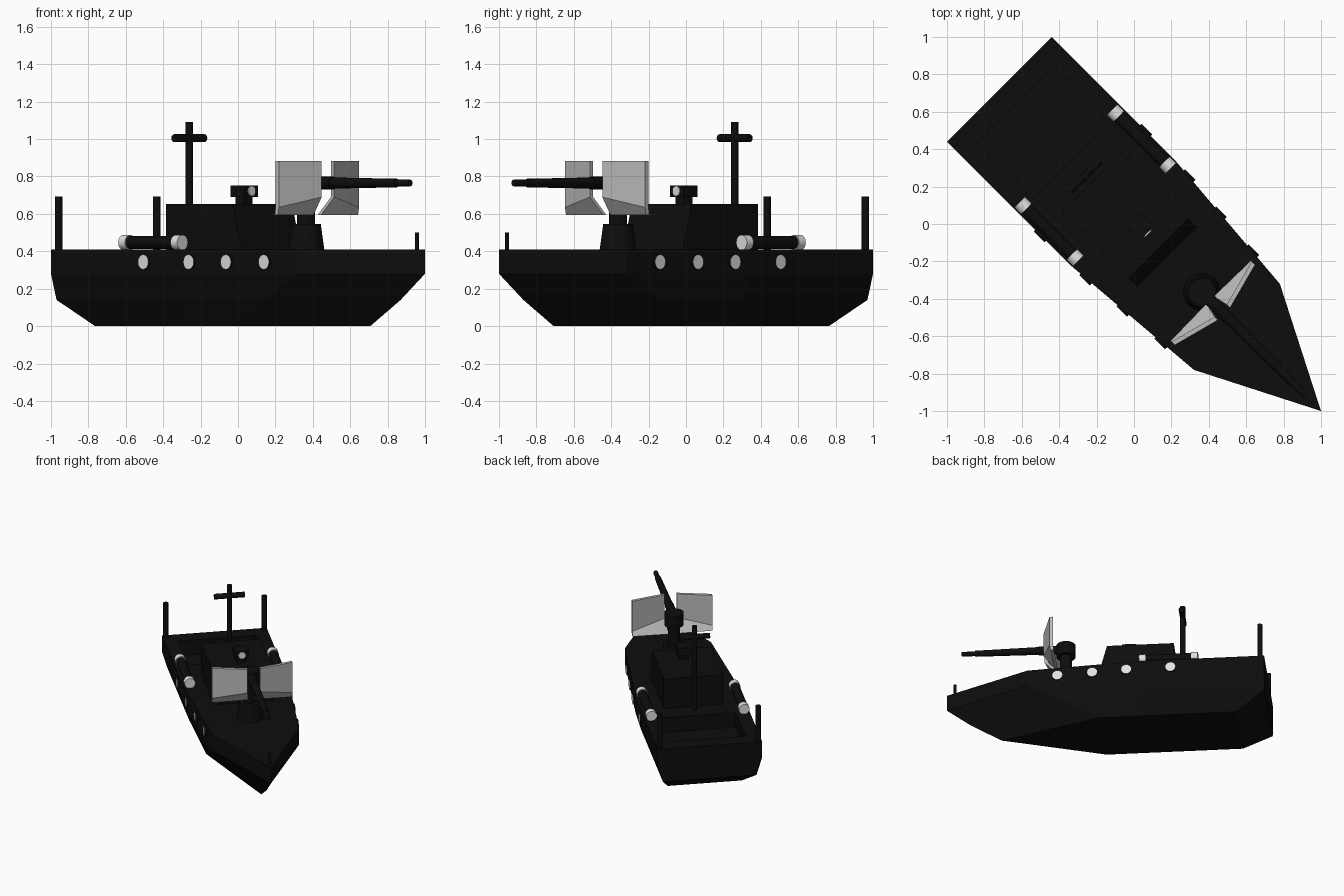
import bpy, bmesh, math
from mathutils import Matrix, Vector

if "Cube" in bpy.data.objects:
    bpy.data.objects.remove(bpy.data.objects["Cube"])

# The boat is built along +x (bow), then turned 45 degrees about z.
TURN = Matrix.Rotation(-math.pi / 4, 4, 'Z')


def material(name, v):
    m = bpy.data.materials.new(name)
    m.diffuse_color = (v, v, v, 1)
    m.use_nodes = True
    m.node_tree.nodes["Principled BSDF"].inputs["Base Color"].default_value = m.diffuse_color
    return m


BLACK = material("black_paint", 0.004)
GREY = material("shield_grey", 0.5)
WHITE = material("light_grey", 0.75)


def finish(name, bm, mats, rule=None, smooth=False):
    bmesh.ops.recalc_face_normals(bm, faces=bm.faces)
    if rule:
        for f in bm.faces:
            f.material_index = rule(f)
    bm.transform(TURN)
    me = bpy.data.meshes.new(name)
    bm.to_mesh(me)
    bm.free()
    for m in mats:
        me.materials.append(m)
    ob = bpy.data.objects.new(name, me)
    bpy.context.collection.objects.link(ob)
    if smooth:
        bpy.ops.object.select_all(action='DESELECT')
        ob.select_set(True)
        bpy.context.view_layer.objects.active = ob
        bpy.ops.object.shade_smooth_by_angle(angle=math.radians(35))
    return ob


def rod(name, a, b, r1, r2=None, mats=(BLACK,), rule=None, n=16):
    a, b = Vector(a), Vector(b)
    d = b - a
    bm = bmesh.new()
    mat = Matrix.Translation((a + b) / 2) @ d.to_track_quat('Z', 'Y').to_matrix().to_4x4()
    bmesh.ops.create_cone(bm, cap_ends=True, segments=n, radius1=r1,
                          radius2=r1 if r2 is None else r2, depth=d.length, matrix=mat)
    return finish(name, bm, mats, rule, True)


def box(name, lo, hi):
    bm = bmesh.new()
    bmesh.ops.create_cube(bm, size=1)
    for v in bm.verts:
        v.co = [l + (c + 0.5) * (h - l) for c, l, h in zip(v.co, lo, hi)]
    return finish(name, bm, [BLACK])


def extrude_profile(name, pts, half):
    # side profile (x, z) extruded across the beam
    bm = bmesh.new()
    rows = [[bm.verts.new((x, s * half, z)) for x, z in pts] for s in (-1, 1)]
    bm.faces.new(rows[0])
    bm.faces.new(rows[1])
    for i in range(len(pts)):
        j = (i + 1) % len(pts)
        bm.faces.new((rows[0][i], rows[0][j], rows[1][j], rows[1][i]))
    return finish(name, bm, [BLACK])


# Hull: stacked outline rings (stern, midships, shoulder, bow)
deck = [(-1.018, .396), (-.085, .396), (.778, .325), (1.414, 0)]
rings = [(0, [(-.80, .28), (-.085, .28), (.23, .28), (1.0, 0)]),
         (.14, [(-1.018, .354), (-.085, .354), (.52, .315), (1.23, 0)]),
         (.28, deck), (.41, deck)]
bm = bmesh.new()
loops = []
for z, half in rings:
    outline = half + [(x, -y) for x, y in reversed(half[:-1])]
    loops.append([bm.verts.new((x, y, z)) for x, y in outline])
for lo, hi in zip(loops, loops[1:]):
    for i in range(len(lo)):
        j = (i + 1) % len(lo)
        bm.faces.new((lo[i], lo[j], hi[j], hi[i]))
bm.faces.new(loops[0])
bm.faces.new(loops[-1])
hull = finish("hull", bm, [BLACK])

# Sunken stern well
cutter = box("well_cutter", (-.90, -.29, .29), (-.48, .29, .6))
cutter.hide_render = True
mod = hull.modifiers.new("well", 'BOOLEAN')
mod.operation, mod.object, mod.solver = 'DIFFERENCE', cutter, 'EXACT'
bpy.ops.object.select_all(action='DESELECT')
bpy.context.view_layer.objects.active = hull
hull.select_set(True)
bpy.ops.object.modifier_apply(modifier="well")
bpy.data.objects.remove(cutter)

# Cabin with sloped front
extrude_profile("cabin", [(-.32, .405), (.25, .405), (.185, .652), (-.32, .652)], .225)

# Searchlight on the cabin roof
box("searchlight_post", (0, -.02, .65), (.06, .05, .70))
box("searchlight", (-.02, -.037, .69), (.085, .067, .752))
rod("searchlight_lens", (.084, .015, .722), (.092, .015, .722), .027, mats=(WHITE,))

# Mast and crossbar
rod("mast", (-.368, 0, .4), (-.368, 0, 1.092), .02)
rod("mast_crossbar", (-.368, -.115, 1.005), (-.368, .115, 1.005), .021)

# Poles
rod("bow_pole", (1.352, 0, .4), (1.352, 0, .5), .011)
for s in (-1, 1):
    rod("stern_pole", (-.985, s * .372, .4), (-.985, s * .372, .692), .02)

# Gun pedestal, turret drum and barrel
gx = .514
rod("gun_base", (gx, 0, .405), (gx, 0, .545), .1, .08, n=20)
rod("gun_neck", (gx, 0, .54), (gx, 0, .71), .047)
rod("gun_drum", (gx, 0, .70), (gx, 0, .80), .073)
rod("barrel_sleeve", (gx, 0, .765), (.72, 0, .765), .034)
rod("barrel", (.7, 0, .765), (1.2, 0, .765), .03, .023)
rod("barrel_tip", (1.19, 0, .765), (1.302, 0, .765), .018)

# Swept gun shield panels, lower part folded back
for s in (-1, 1):
    bm = bmesh.new()
    front = [(.612, .303, .882), (.68, .047, .882), (.68, .047, .69),
             (.60, .028, .595), (.605, .303, .595), (.612, .303, .635)]
    f = [bm.verts.new((x, s * y, z)) for x, y, z in front]
    b = [bm.verts.new((x - .025, s * y, z)) for x, y, z in front]
    for g in (f, b):
        bm.faces.new((g[0], g[1], g[2], g[5]))
        bm.faces.new((g[5], g[2], g[3], g[4]))
    for i in range(6):
        j = (i + 1) % 6
        bm.faces.new((f[i], f[j], b[j], b[i]))
    finish("gun_shield", bm, [GREY])

# Deck tubes with light end caps
for s in (-1, 1):
    y = s * .35
    rod("deck_tube", (-.48, y, .447), (-.11, y, .447), .035)
    for x in (-.515, -.12):
        rod("tube_cap", (x, y, .447), (x + .05, y, .447), .041, mats=(WHITE,))

# Portholes: black rim, light face
for s in (-1, 1):
    for x, y in ((-.31, .396), (.025, .388), (.285, .366), (.55, .344)):
        rod("porthole", (x, s * (y - .03), .343), (x, s * (y + .012), .343), .04,
            mats=(BLACK, WHITE), rule=lambda f: int(abs(f.normal.y) > .9 and len(f.verts) > 4))
